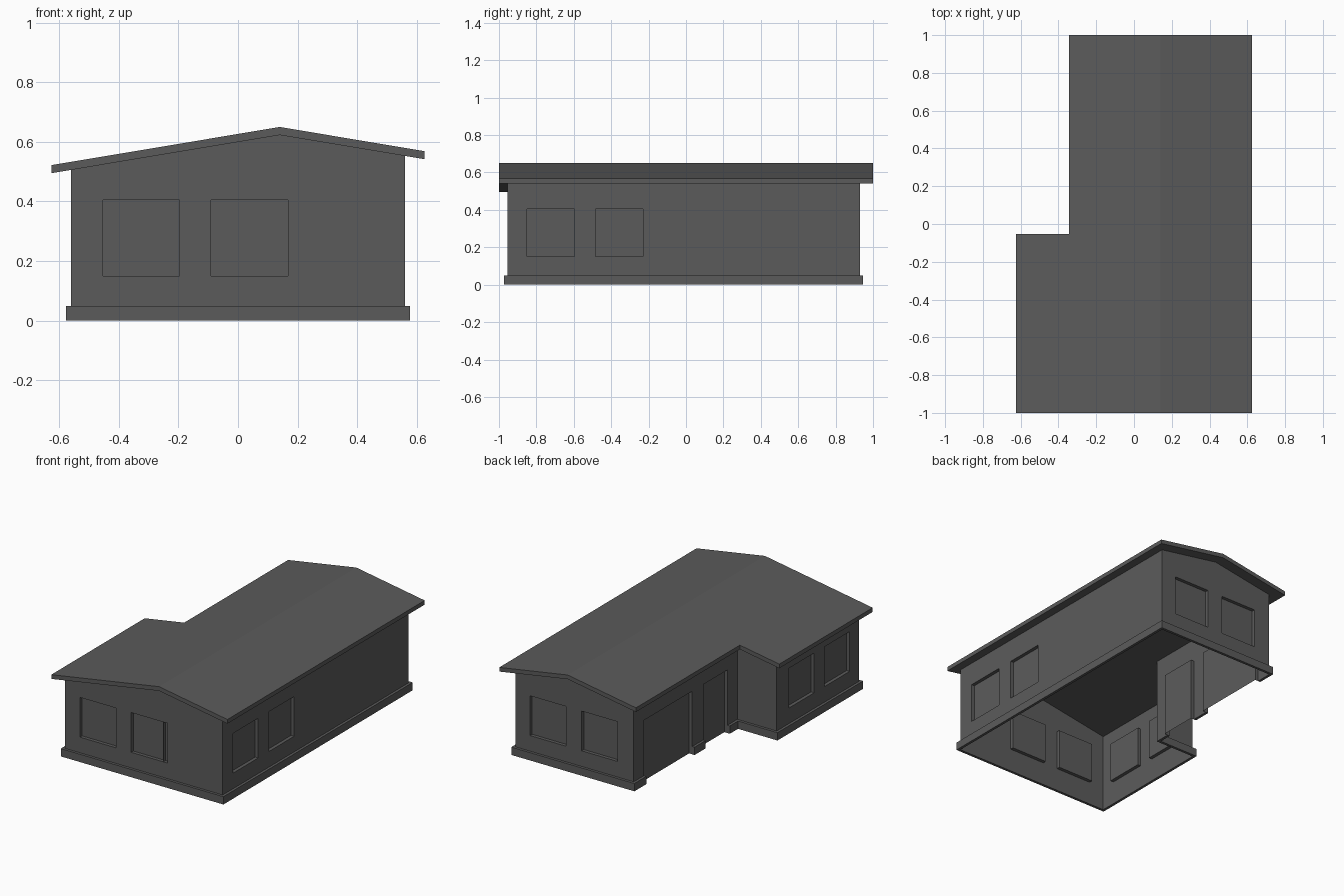
import bpy, bmesh
from mathutils import Vector

cube = bpy.data.objects.get("Cube")
if cube:
    bpy.data.objects.remove(cube)

RIDGE_X, RIDGE_Z, PITCH, ROOF_T = 0.14, 0.65, 0.167, 0.027
SILL, HEAD, BASE_H, RECESS = 0.15, 0.405, 0.05, 0.022

grey = bpy.data.materials.new("dark_grey")
grey.use_nodes = True
colour = (0.105, 0.105, 0.105, 1)
grey.diffuse_color = colour
grey.node_tree.nodes["Principled BSDF"].inputs["Base Color"].default_value = colour


def roof_z(x):
    return RIDGE_Z - PITCH * abs(x - RIDGE_X)


def footprint(out=0.0):
    """L-shaped outline, clockwise from the back right corner of the hall."""
    return [Vector(p) for p in (
        (-0.28 - out, 0.93 + out), (0.56 + out, 0.93 + out),
        (0.56 + out, -0.955 - out), (-0.56 - out, -0.955 - out),
        (-0.56 - out, -0.12 + out), (-0.28 - out, -0.12 + out))]


def finish(name, bm, recalc=True):
    bmesh.ops.remove_doubles(bm, verts=bm.verts, dist=0.0005)
    bmesh.ops.dissolve_limit(bm, angle_limit=0.01, verts=bm.verts, edges=bm.edges)
    if recalc:
        bmesh.ops.recalc_face_normals(bm, faces=bm.faces)
    mesh = bpy.data.meshes.new(name)
    bm.to_mesh(mesh)
    bm.free()
    mesh.materials.append(grey)
    obj = bpy.data.objects.new(name, mesh)
    bpy.context.collection.objects.link(obj)


def slab(name, polygons, height, drop):
    """Flat polygons raised to height(x), closed by a copy lowered by drop."""
    bm = bmesh.new()
    for poly in polygons:
        bm.faces.new([bm.verts.new((x, y, height(x))) for x, y in poly])
    bmesh.ops.remove_doubles(bm, verts=bm.verts, dist=0.0005)
    tops = list(bm.faces)
    rims = [e for e in bm.edges if e.is_boundary]
    low = {v: bm.verts.new(v.co - Vector((0, 0, drop))) for v in list(bm.verts)}
    for f in tops:
        bm.faces.new([low[v] for v in reversed(f.verts)])
    for e in rims:
        a, b = e.verts
        bm.faces.new((a, b, low[b], low[a]))
    finish(name, bm)


def wall(bm, p, q, openings):
    """One wall from p to q; openings are (start, end, bottom) along it."""
    d = (q - p).normalized()
    inward = Vector((d.y, -d.x, 0)) * RECESS
    length = (q - p).length
    cuts = {0.0, length}
    for a, b, _ in openings:
        cuts |= {a, b}
    if min(p.x, q.x) < RIDGE_X < max(p.x, q.x):
        cuts.add(abs(RIDGE_X - p.x))
    cuts = sorted(cuts)

    def at(s, z=None):
        x, y = p + d * s
        return Vector((x, y, roof_z(x) - ROOF_T if z is None else z))

    def quad(*pts):
        bm.faces.new([bm.verts.new(c) for c in pts])

    for a, b in zip(cuts, cuts[1:]):
        hole = next((o for o in openings if o[0] <= a and b <= o[1]), None)
        if not hole:
            quad(at(a), at(b), at(b, 0), at(a, 0))
            continue
        z = hole[2]
        quad(at(a), at(b), at(b, HEAD), at(a, HEAD))
        if z > 0:
            quad(at(a, z), at(b, z), at(b, 0), at(a, 0))
        # Recessed pane or door leaf with its reveals
        front = [at(a, HEAD), at(b, HEAD), at(b, z), at(a, z)]
        back = [c + inward for c in front]
        quad(*back)
        for i in range(4):
            j = (i + 1) % 4
            if z > 0 or i != 2:
                quad(front[i], front[j], back[j], back[i])
        if b == hole[1] and a != hole[0]:
            continue


# Walls: positions of openings measured from each wall's first corner
corners = footprint()
openings = [
    [(0.115, 0.37, SILL), (0.48, 0.736, SILL)],    # back
    [(1.16, 1.415, SILL), (1.525, 1.78, SILL)],    # left side
    [(0.393, 0.65, SILL), (0.757, 1.013, SILL)],   # front
    [(0.095, 0.35, SILL), (0.455, 0.71, SILL)],    # wing side
    [],                                            # wing back
    [(0.10, 0.345, 0), (0.457, 0.946, 0)],         # entrance and wide door
]
walls = bmesh.new()
for i, holes in enumerate(openings):
    wall(walls, corners[i], corners[(i + 1) % 6], holes)
finish("walls", walls, recalc=False)

# Plinth, broken at the two doors
outer = footprint(0.017)


def beside_door(y):
    return Vector((corners[0].x, y)), Vector((outer[0].x, y))


ring = [beside_door(0.826)] + list(zip(corners, outer)) + [beside_door(-0.02)]
pier = [beside_door(0.337), beside_door(0.225)]
for name, run in (("plinth", ring), ("pier_plinth", pier)):
    strips = [(a[0], b[0], b[1], a[1]) for a, b in zip(run, run[1:])]
    slab(name, strips, lambda x: BASE_H, BASE_H)

# Gabled roof with the wing under the longer slope
EAVE, HALL_EAVE, WING_EAVE, WING_BACK = 0.625, -0.345, -0.625, -0.053
slab("roof", [
    [(RIDGE_X, -1), (EAVE, -1), (EAVE, 1), (RIDGE_X, 1)],
    [(RIDGE_X, 1), (HALL_EAVE, 1), (HALL_EAVE, WING_BACK),
     (WING_EAVE, WING_BACK), (WING_EAVE, -1), (RIDGE_X, -1)],
], roof_z, ROOF_T)
